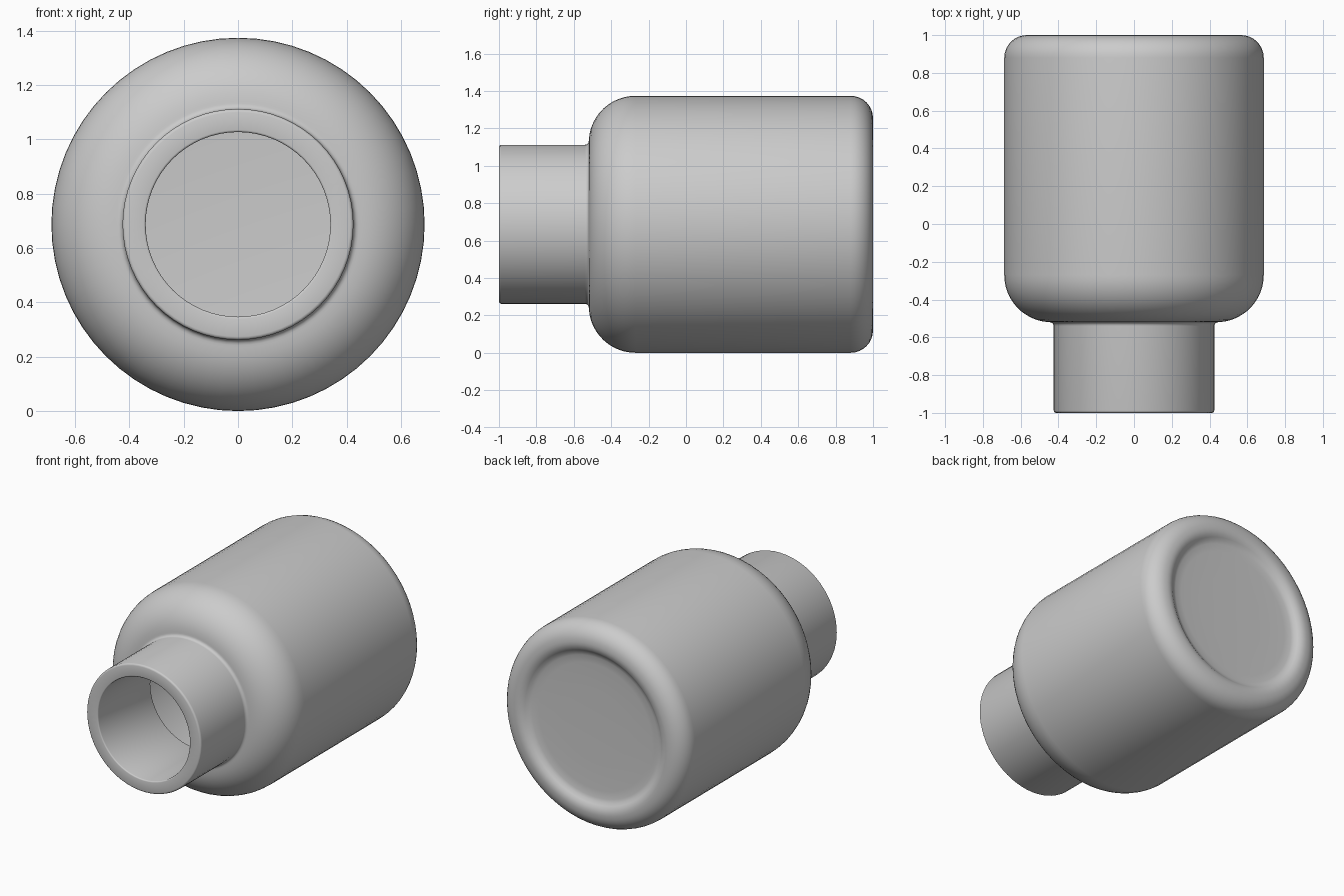
import bpy, bmesh, math

if "Cube" in bpy.data.objects:
    bpy.data.objects.remove(bpy.data.objects["Cube"])

R = 0.687      # body radius, also the height of the axis
SEG = 64


def arc(cy, cr, rad, a0, a1, n):
    """Profile points (y, r) on an arc; angle 0 points to +y, 90 points outward."""
    pts = []
    for i in range(n + 1):
        a = math.radians(a0 + (a1 - a0) * i / n)
        pts.append((cy + rad * math.cos(a), cr + rad * math.sin(a)))
    return pts


# outer skin, from the centre of the dished base to the mouth
profile = [(0.955, 0.0), (0.957, 0.25), (0.96, 0.42), (0.963, 0.47)]
profile += [(0.970, 0.492), (0.982, 0.508), (0.994, 0.525), (1.0, 0.55)]
profile += arc(0.88, R - 0.12, 0.12, 0, 90, 8)           # base edge
profile += arc(-0.27, R - 0.25, 0.25, 90, 176, 12)       # shoulder
profile += arc(-0.54, 0.445, 0.02, 0, -90, 4)            # neck fillet
profile += arc(-0.988, 0.413, 0.012, 90, 180, 3)         # outer lip
# inner skin, from the mouth back to the base
profile += arc(-0.992, 0.348, 0.008, 180, 270, 3)        # inner lip
profile += arc(-0.45, 0.355, 0.015, -90, 0, 3)           # end of neck bore
profile += arc(-0.27, R - 0.25, 0.165, 180, 90, 8)       # inner shoulder
profile += arc(0.80, R - 0.165, 0.08, 90, 0, 6)          # inner base edge
profile += [(0.88, 0.0)]

# lathe the profile around the y axis
bm = bmesh.new()
rings = []
for y, r in profile:
    if r < 1e-6:
        rings.append([bm.verts.new((0, y, R))] * SEG)
    else:
        rings.append([bm.verts.new((r * math.sin(math.tau * k / SEG), y,
                                    R + r * math.cos(math.tau * k / SEG)))
                      for k in range(SEG)])
for a, b in zip(rings, rings[1:]):
    for k in range(SEG):
        j = (k + 1) % SEG
        quad = list(dict.fromkeys((a[k], a[j], b[j], b[k])))
        bm.faces.new(quad)
bmesh.ops.recalc_face_normals(bm, faces=bm.faces)

mesh = bpy.data.meshes.new("bottle")
bm.to_mesh(mesh)
bm.free()
bottle = bpy.data.objects.new("bottle", mesh)
bpy.context.collection.objects.link(bottle)

grey = bpy.data.materials.new("plain grey")
grey.diffuse_color = (0.6, 0.6, 0.6, 1)
grey.use_nodes = True
grey.node_tree.nodes["Principled BSDF"].inputs["Base Color"].default_value = grey.diffuse_color
mesh.materials.append(grey)

bpy.context.view_layer.objects.active = bottle
bottle.select_set(True)
bpy.ops.object.shade_smooth_by_angle(angle=math.radians(35))
